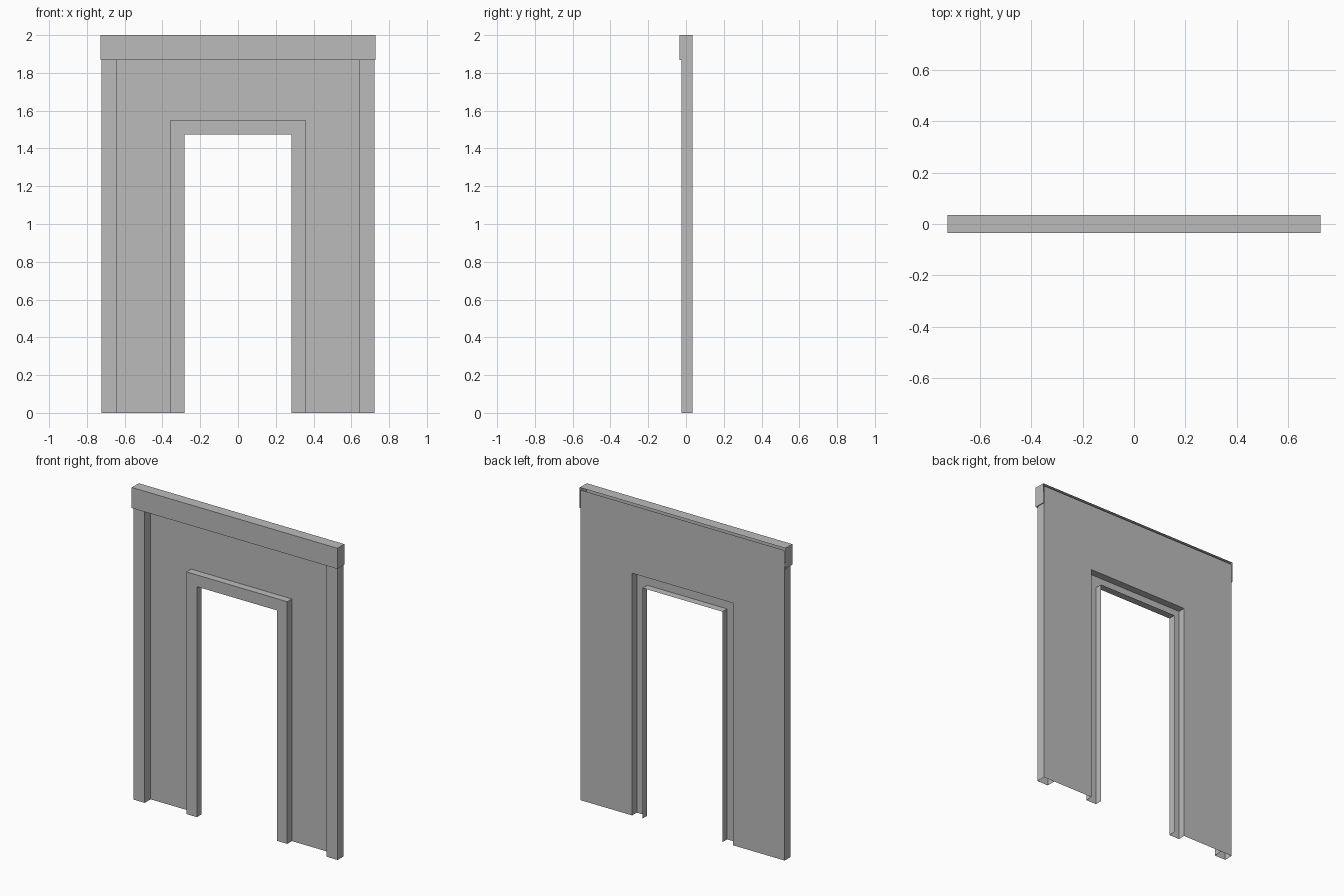
import bpy
import bmesh

cube = bpy.data.objects.get("Cube")
if cube:
    bpy.data.objects.remove(cube, do_unlink=True)

# Main sizes
BACK = 0.035
HEIGHT = 2.0
WALL_TOP = 1.985
HALF_WALL = 0.723
FRAME_OUT, FRAME_TOP = 0.357, 1.55
DOOR_HALF, DOOR_TOP = 0.283, 1.475

grey = bpy.data.materials.new("plain_grey")
grey.use_nodes = True
grey.diffuse_color = (0.5, 0.5, 0.5, 1)
grey.node_tree.nodes["Principled BSDF"].inputs["Base Color"].default_value = (0.5, 0.5, 0.5, 1)


def finish(name, bm):
    mesh = bpy.data.meshes.new(name)
    bm.to_mesh(mesh)
    bm.free()
    mesh.materials.append(grey)
    obj = bpy.data.objects.new(name, mesh)
    bpy.context.collection.objects.link(obj)
    return obj


def shell(name, low, high, open_bottom=False):
    """Box without its back face, and optionally without its bottom."""
    bm = bmesh.new()
    bmesh.ops.create_cube(bm, size=1)
    for v in bm.verts:
        v.co = [a + (c + 0.5) * (b - a) for a, b, c in zip(low, high, v.co)]
    bm.normal_update()
    gone = [f for f in bm.faces
            if f.normal.y > 0.9 or (open_bottom and f.normal.z < -0.9)]
    bmesh.ops.delete(bm, geom=gone, context='FACES')
    return finish(name, bm)


def arch_strip(name, profile):
    """Sweep (half width, top, y) points around a square doorway."""
    bm = bmesh.new()
    rows = []
    for half, top, y in profile:
        path = [(-half, 0), (-half, top), (half, top), (half, 0)]
        rows.append([bm.verts.new((x, y, z)) for x, z in path])
    for a, b in zip(rows, rows[1:]):
        for i in range(3):
            bm.faces.new((a[i], a[i + 1], b[i + 1], b[i]))
    return finish(name, bm)


# Thin wall sheet around the doorway
arch_strip("wall_panel", [(HALF_WALL, WALL_TOP, BACK), (FRAME_OUT, FRAME_TOP, BACK)])

# Raised door frame, hollow from behind
FRAME_FRONT = -0.012
arch_strip("door_frame", [
    (FRAME_OUT, FRAME_TOP, BACK),
    (FRAME_OUT, FRAME_TOP, FRAME_FRONT),
    (DOOR_HALF, DOOR_TOP, FRAME_FRONT),
    (DOOR_HALF, DOOR_TOP, BACK),
])

# Edge pillars
CORNICE_BASE = 1.868
for side, inner, outer in (("left", 0.643, HALF_WALL), ("right", -HALF_WALL, -0.643)):
    shell(side + "_pillar", (inner, -0.025, 0), (outer, BACK, CORNICE_BASE), True)

# Top cornice
shell("cornice", (-0.728, -0.035, CORNICE_BASE), (0.728, BACK, HEIGHT))
